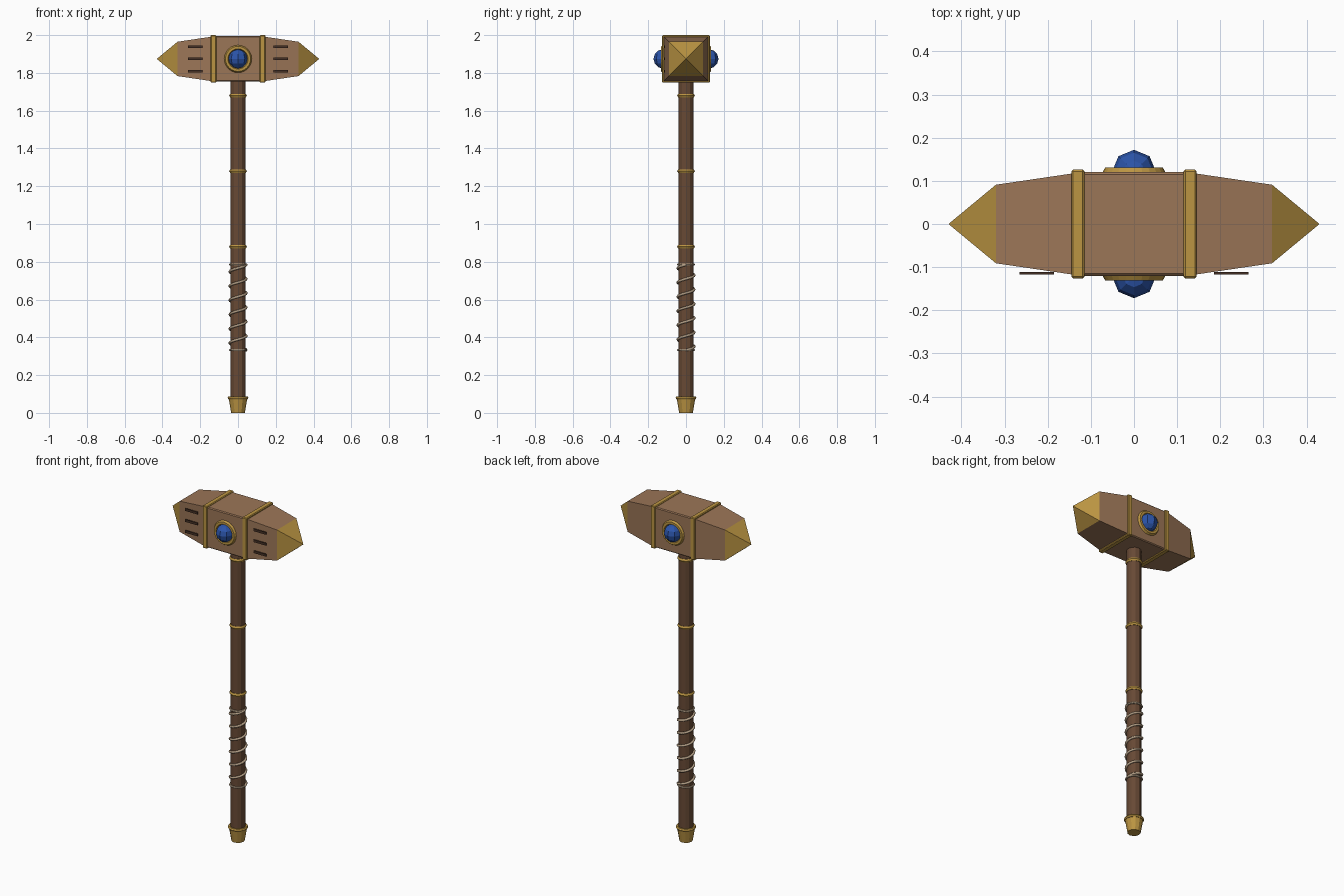
import bpy, bmesh, math
from mathutils import Matrix, Vector

if "Cube" in bpy.data.objects:
    bpy.data.objects.remove(bpy.data.objects["Cube"])


def mat(name, r, g, b):
    m = bpy.data.materials.new(name)
    m.diffuse_color = (r, g, b, 1)
    m.use_nodes = True
    m.node_tree.nodes["Principled BSDF"].inputs["Base Color"].default_value = m.diffuse_color
    return m


HEAD = mat("light wood", 0.33, 0.18, 0.095)
SHAFT = mat("dark wood", 0.135, 0.067, 0.035)
GOLD = mat("gold", 0.50, 0.30, 0.055)
GEM = mat("blue gem", 0.025, 0.09, 0.40)
ROPE = mat("rope", 0.46, 0.35, 0.24)
SLOT = mat("slot brown", 0.06, 0.03, 0.018)
CZ = 1.874  # head centre height


def finish(name, bm, *mats):
    bmesh.ops.recalc_face_normals(bm, faces=bm.faces)
    me = bpy.data.meshes.new(name)
    bm.to_mesh(me)
    bm.free()
    for m in mats:
        me.materials.append(m)
    ob = bpy.data.objects.new(name, me)
    bpy.context.collection.objects.link(ob)
    return ob


def box(name, centre, size, m, bevel=0):
    bm = bmesh.new()
    bmesh.ops.create_cube(bm, size=1)
    bmesh.ops.scale(bm, vec=size, verts=bm.verts)
    bmesh.ops.translate(bm, vec=centre, verts=bm.verts)
    if bevel:
        bmesh.ops.bevel(bm, geom=bm.edges[:], offset=bevel, segments=1, affect='EDGES')
    return finish(name, bm, m)


def cone(name, z0, z1, r0, r1, seg, m):
    bm = bmesh.new()
    bmesh.ops.create_cone(bm, cap_ends=True, segments=seg, radius1=r0, radius2=r1,
                          depth=z1 - z0, matrix=Matrix.Translation((0, 0, (z0 + z1) / 2)))
    return finish(name, bm, m)


def torus(name, centre, major, minor, m, rot=(0, 0, 0), seg=24, sides=6):
    bpy.ops.mesh.primitive_torus_add(location=centre, rotation=rot, major_radius=major,
                                     minor_radius=minor, major_segments=seg, minor_segments=sides)
    ob = bpy.context.object
    ob.name = name
    ob.data.materials.append(m)
    return ob


# Handle, pommel and gold rings
cone("handle", 0.06, 1.78, 0.04, 0.04, 12, SHAFT)
cone("pommel", 0.0, 0.08, 0.036, 0.05, 12, GOLD)
torus("pommel_ring", (0, 0, 0.08), 0.046, 0.009, GOLD)
for i, z in enumerate((0.88, 1.28, 1.68)):
    torus(f"handle_ring_{i + 1}", (0, 0, z), 0.036, 0.011, GOLD)

# Rope grip: rising helix closed by a loop at each end
z0, z1, turns, step = 0.332, 0.785, 6, 16
cu = bpy.data.curves.new("rope_grip", 'CURVE')
cu.dimensions = '3D'
cu.bevel_depth = 0.007
cu.bevel_resolution = 1
sp = cu.splines.new('POLY')
n = turns * step
sp.points.add(n)
for i, p in enumerate(sp.points):
    a = math.tau * i / step
    p.co = (0.044 * math.cos(a), 0.044 * math.sin(a), z0 + (z1 - z0) * i / n, 1)
cu.materials.append(ROPE)
bpy.context.collection.objects.link(bpy.data.objects.new("rope_grip", cu))
for nm, z in (("rope_end_low", z0), ("rope_end_high", z1)):
    torus(nm, (0, 0, z), 0.042, 0.006, ROPE)

# Hammer head centre block
box("head_block", (0, 0, CZ), (0.28, 0.24, 0.24), HEAD, 0.005)

for s, side in ((-1, "left"), (1, "right")):
    # Tapered head end with a gold pyramid tip
    bm = bmesh.new()
    loops = []
    for x, h in ((0.13, 0.119), (0.32, 0.091)):
        loops.append([bm.verts.new((s * x, y * h, CZ + z * h))
                      for y, z in ((-1, -1), (1, -1), (1, 1), (-1, 1))])
    tip = bm.verts.new((s * 0.43, 0, CZ))
    a, b = loops
    bm.faces.new(a)
    for i in range(4):
        j = (i + 1) % 4
        bm.faces.new((a[i], a[j], b[j], b[i]))
        bm.faces.new((b[i], b[j], tip)).material_index = 1
    finish(f"head_end_{side}", bm, HEAD, GOLD)

    # Gold band around the head
    box(f"head_band_{side}", (s * 0.13, 0, CZ), (0.03, 0.252, 0.252), GOLD, 0.004)

    # Three carved slots on the front only
    for i in range(3):
        box(f"slot_{side}_{i + 1}", (s * 0.225, -0.1145, CZ + (i - 1) * 0.065),
            (0.08, 0.006, 0.014), SLOT)

# Gems in gold settings, front and back
for s, side in ((-1, "front"), (1, "back")):
    torus(f"gem_setting_{side}", (0, s * 0.12, CZ), 0.06, 0.013, GOLD, (math.pi / 2, 0, 0))
    bm = bmesh.new()
    bmesh.ops.create_uvsphere(bm, u_segments=8, v_segments=6, radius=0.051,
                              matrix=Matrix.Translation((0, s * 0.121, CZ)))
    finish(f"gem_{side}", bm, GEM)
